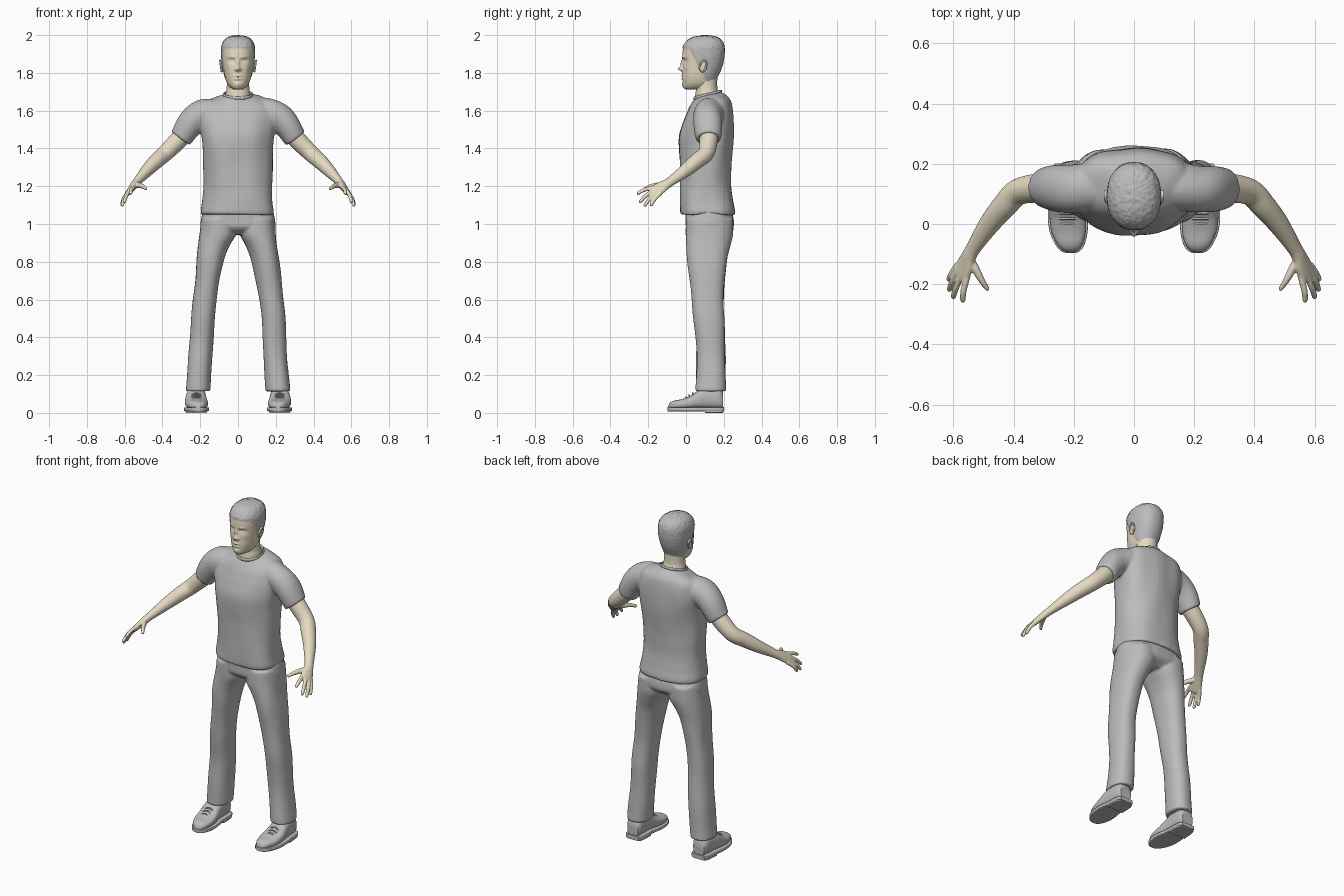
import bpy, bmesh, math
from mathutils import Vector, noise

if "Cube" in bpy.data.objects:
    bpy.data.objects.remove(bpy.data.objects["Cube"])


def material(name, rgb):
    m = bpy.data.materials.new(name)
    m.use_nodes = True
    m.diffuse_color = (*rgb, 1)
    m.node_tree.nodes["Principled BSDF"].inputs["Base Color"].default_value = (*rgb, 1)
    return m


GREY = material("plain grey", (0.5, 0.5, 0.5))
SKIN = material("beige skin", (0.79, 0.71, 0.54))


def spline(rows, steps):
    """Catmull-Rom through rows of numbers."""
    out = []
    for i in range(len(rows) - 1):
        quad = [rows[max(i - 1, 0)], rows[i], rows[i + 1], rows[min(i + 2, len(rows) - 1)]]
        for k in range(steps):
            t = k / steps
            out.append([b + 0.5 * t * (c - a + t * (2 * a - 5 * b + 4 * c - d + t * (3 * (b - c) + d - a)))
                        for a, b, c, d in zip(*quad)])
    return out + [list(rows[-1])]


def skin_rings(bm, rings):
    """Bridge rings of points and cap both ends."""
    loops = [[bm.verts.new(p) for p in ring] for ring in rings]
    n = len(loops[0])
    for a, b in zip(loops, loops[1:]):
        for i in range(n):
            j = (i + 1) % n
            bm.faces.new((a[i], a[j], b[j], b[i]))
    bm.faces.new(loops[0][::-1])
    bm.faces.new(loops[-1])


def unit_ring(n, power):
    def f(v):
        return math.copysign(abs(v) ** (2 / power), v)
    return [(f(math.cos(math.tau * i / n)), f(math.sin(math.tau * i / n))) for i in range(n)]


def slab(bm, rows, n=48, power=2.3, steps=6, place=lambda h, u, v: (u, v, h)):
    """Loft of rows (height, u0, u1, v0, v1)."""
    ring = unit_ring(n, power)
    skin_rings(bm, [[place(h, (a + b) / 2 + (b - a) / 2 * p, (c + d) / 2 + (d - c) / 2 * q) for p, q in ring]
                    for h, a, b, c, d in spline(rows, steps)])


def tube(bm, rows, side, n=20, steps=5, mirror=1):
    """Loft along a path of rows (x, y, z, radius on the side axis, other radius)."""
    rows = spline(rows, steps)
    pts = [Vector(r[:3]) for r in rows]
    rings = []
    for i, r in enumerate(rows):
        t = (pts[min(i + 1, len(pts) - 1)] - pts[max(i - 1, 0)]).normalized()
        u = Vector(side)
        u = (u - t * u.dot(t)).normalized()
        v = t.cross(u)
        ring = [pts[i] + u * r[3] * p + v * r[4] * q for p, q in unit_ring(n, 2)]
        rings.append([(mirror * p.x, p.y, p.z) for p in ring])
    skin_rings(bm, rings)


def wrinkle(bm, amount, scale):
    bmesh.ops.recalc_face_normals(bm, faces=bm.faces)
    bm.normal_update()
    for v in bm.verts:
        v.co += v.normal * amount * noise.noise(v.co * Vector(scale))


def finish(bm, name, mats, voxel=0, smooth=4, angle=50):
    bmesh.ops.recalc_face_normals(bm, faces=bm.faces)
    for f in bm.faces:
        f.smooth = True
    me = bpy.data.meshes.new(name)
    bm.to_mesh(me)
    bm.free()
    for m in mats:
        me.materials.append(m)
    ob = bpy.data.objects.new(name, me)
    bpy.context.collection.objects.link(ob)
    if voxel:
        r = ob.modifiers.new("merge", "REMESH")
        r.mode, r.voxel_size, r.use_smooth_shade = "VOXEL", voxel, True
        s = ob.modifiers.new("soften", "SMOOTH")
        s.factor, s.iterations = 0.5, smooth
    else:
        me.set_sharp_from_angle(angle=math.radians(angle))
    return ob


def wide(rows):
    """Turn (height, half width, front, back) into slab rows."""
    return [(z, -w, w, f, b) for z, w, f, b in rows]


# Shirt: torso with sloping neckline, plus short sleeves
bm = bmesh.new()
slab(bm, wide([(1.05, .193, -.03, .258), (1.07, .195, -.033, .258), (1.12, .188, -.032, .246),
               (1.2, .182, -.03, .236), (1.3, .183, -.032, .242), (1.4, .187, -.036, .25),
               (1.47, .195, -.033, .252), (1.54, .205, -.014, .25), (1.59, .2, .0, .245),
               (1.63, .183, .012, .235), (1.66, .14, .027, .212), (1.685, .078, .045, .186)]), power=2.4)
for v in bm.verts:
    k = max(0, min(1, (v.co.z - 1.55) / .12))
    v.co.z += (v.co.y - .115) * .25 * k
for s in (1, -1):
    tube(bm, [(.1, .12, 1.585, .082, .082), (.19, .12, 1.575, .08, .08),
              (.25, .12, 1.53, .073, .073), (.305, .12, 1.455, .061, .06)], (0, 1, 0), 32, mirror=s)
wrinkle(bm, .011, (9, 9, 4))
finish(bm, "shirt", [GREY], .007)

bm = bmesh.new()
loop = [math.tau * i / 24 for i in range(25)]
tube(bm, [(.075 * math.cos(a), .115 + .071 * math.sin(a), 1.684 + .018 * math.sin(a), .009, .005)
          for a in loop], (0, 0, 1), 10, 2)
finish(bm, "shirt_collar", [GREY])

# Trousers: pelvis and two legs
bm = bmesh.new()
slab(bm, wide([(1.1, .175, -.005, .235), (1.03, .193, -.003, .252), (.98, .19, .004, .247),
               (.945, .1, .05, .2)]), power=2.5)
for s in (1, -1):
    slab(bm, [(z, s * a, s * b, f, k) for z, a, b, f, k in (
        (1.03, .01, .192, .0, .25), (.95, .008, .202, .0, .246), (.88, .046, .211, .004, .23),
        (.8, .075, .22, .01, .215), (.6, .113, .24, .03, .2), (.4, .13, .255, .054, .205),
        (.25, .14, .265, .055, .207), (.115, .148, .277, .053, .212))])
wrinkle(bm, .007, (9, 9, 5))
finish(bm, "trousers", [GREY], .007)

# Shoes: upper, sole, heel and laces
upper = [(-.094, .2, .22, .02, .035), (-.086, .185, .238, .02, .052), (-.065, .17, .256, .02, .064),
         (-.025, .16, .274, .02, .072), (.02, .16, .28, .02, .088), (.06, .167, .279, .02, .115),
         (.1, .17, .274, .02, .135), (.17, .173, .268, .02, .135), (.195, .185, .257, .02, .11)]
for s, label in ((1, "left"), (-1, "right")):
    def along(h, u, v):
        return (s * u, h, v)
    bm = bmesh.new()
    slab(bm, upper, 32, 2.6, 5, along)
    finish(bm, label + "_shoe_upper", [GREY])
    bm = bmesh.new()
    slab(bm, [(y * 1.03, a - .006, b + .006, .008, .03) for y, a, b, _, _ in upper], 32, 8, 4, along)
    slab(bm, [(y, a - .005, b + .005, 0, .015) for y, a, b, _, _ in upper[-3:]], 32, 8, 4, along)
    finish(bm, label + "_shoe_sole", [GREY])
    bm = bmesh.new()
    for y in (.0, .018, .036):
        z = .081 + y * .6
        tube(bm, [(.195, y, z - .008, .004, .004), (.22, y, z + .003, .004, .004),
                  (.247, y, z - .008, .004, .004)], (0, 1, 0), 8, 4, s)
    finish(bm, label + "_shoe_laces", [GREY])

# Arms with hands; each finger runs from knuckle to tip
ACROSS = (.035, .045, -.04)
FINGERS = [((.555, -.183, 1.19), (.57, -.26, 1.16)), ((.574, -.175, 1.175), (.602, -.247, 1.115)),
           ((.586, -.16, 1.161), (.615, -.222, 1.095)), ((.59, -.143, 1.152), (.617, -.188, 1.097))]
for s, label in ((1, "left"), (-1, "right")):
    bm = bmesh.new()
    tube(bm, [(.24, .12, 1.53, .05, .05), (.31, .12, 1.45, .049, .049), (.385, .106, 1.375, .044, .044),
              (.43, .06, 1.335, .042, .041), (.48, .0, 1.285, .036, .034), (.53, -.075, 1.23, .027, .023),
              (.547, -.105, 1.21, .028, .021), (.56, -.135, 1.192, .036, .018),
              (.574, -.165, 1.173, .038, .015), (.58, -.176, 1.164, .032, .011)], ACROSS, mirror=s)
    for base, tip in FINGERS:
        a, b = Vector(base), Vector(tip)
        bend = Vector((.004, -.003, .004))
        path = [(a.lerp(b, -.2), .011), (a.lerp(b, .45) + bend, .0105), (a.lerp(b, .9), .009), (b, .005)]
        tube(bm, [(*p, r, r) for p, r in path], ACROSS, 12, 4, s)
    tube(bm, [(.548, -.112, 1.208, .014, .014), (.527, -.148, 1.205, .015, .014),
              (.507, -.185, 1.2, .012, .011), (.488, -.214, 1.188, .009, .008),
              (.484, -.22, 1.185, .005, .005)], ACROSS, 12, 4, s)
    finish(bm, label + "_arm", [SKIN], .0035, 3)

# Neck
bm = bmesh.new()
slab(bm, wide([(1.64, .07, .045, .19), (1.69, .065, .05, .176), (1.72, .06, .053, .166),
               (1.79, .058, .05, .166)]), power=2)
finish(bm, "neck", [SKIN])

# Head: skull loft, face modelled by soft pushes (x, z, spread x, spread z, depth)
bm = bmesh.new()
slab(bm, wide([(1.712, .02, .0, .1), (1.722, .04, -.013, .13), (1.745, .058, -.017, .152),
               (1.78, .07, -.019, .165), (1.82, .077, -.018, .183), (1.86, .083, -.017, .195),
               (1.9, .086, -.019, .201), (1.94, .085, -.012, .2), (1.97, .071, .01, .186),
               (1.987, .048, .04, .16), (1.995, .012, .085, .12)]), 144, 2.2, 8)
PUSHES = [(0, 1.822, .011, .012, -.024), (.013, 1.817, .007, .007, -.008), (0, 1.85, .008, .022, -.011),
          (.033, 1.864, .016, .01, .011), (.034, 1.862, .01, .006, -.006), (.034, 1.884, .02, .006, -.004),
          (0, 1.785, .02, .005, -.007), (0, 1.777, .022, .002, .004), (0, 1.768, .017, .005, -.007),
          (0, 1.739, .018, .012, -.006), (.05, 1.83, .014, .016, -.003), (0, 1.757, .018, .004, .003)]


def hairy(p):
    return p.z > 1.93 - 1.9 * max(0, min(p.y, .115) - .02)


for v in bm.verts:
    x, y, z = v.co
    if y < .07:
        for px, pz, sx, sz, depth in PUSHES:
            v.co.y += depth * math.exp(-((abs(x) - px) / sx) ** 2 - ((z - pz) / sz) ** 2)
bm.normal_update()
for v in bm.verts:
    if hairy(v.co):
        rough = .003 if v.co.z > 1.92 else .001
        v.co += (v.co - Vector((0, .1, 1.87))).normalized() * (.004 + rough * noise.noise(v.co * 95))
for f in bm.faces:
    f.material_index = int(hairy(f.calc_center_median()))
finish(bm, "head_and_hair", [SKIN, GREY], angle=80)

# Ears: flat lobe with a raised rim
for s, label in ((1, "left"), (-1, "right")):
    bm = bmesh.new()
    tube(bm, [(.08, .088, 1.836, .03, .018), (.09, .09, 1.836, .028, .016), (.092, .09, 1.836, .01, .006)],
         (0, .3, 1), 20, 3, s)
    rim = [math.radians(d) for d in range(-100, 201, 20)]
    tube(bm, [(.091 + .004 * math.sin(a), .09 + .017 * math.cos(a) + .006 * math.sin(a),
               1.836 + .029 * math.sin(a), .005, .005) for a in rim], (1, 0, 0), 10, 3, s)
    finish(bm, label + "_ear", [SKIN])
